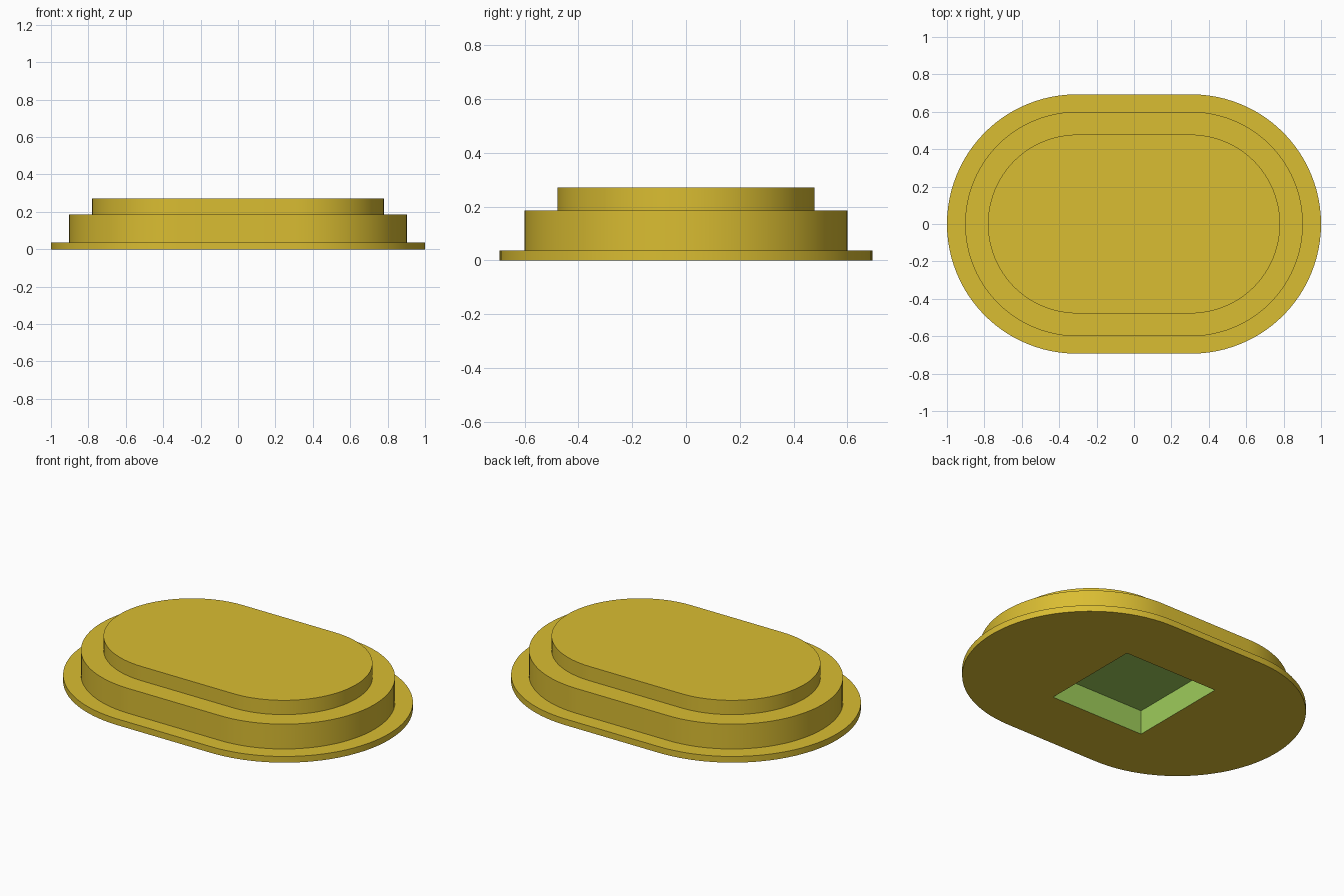
import bpy, bmesh, math

if "Cube" in bpy.data.objects:
    bpy.data.objects.remove(bpy.data.objects["Cube"])

STRAIGHT = 0.305     # half length of the straight sides
ARC = 48             # segments per rounded end
POCKET = 0.31        # half width of the square pocket underneath
POCKET_TOP = 0.145


def material(name, srgb):
    m = bpy.data.materials.new(name)
    lin = [((c / 255 + 0.055) / 1.055) ** 2.4 for c in srgb]
    m.diffuse_color = (*lin, 1)
    m.use_nodes = True
    m.node_tree.nodes["Principled BSDF"].inputs["Base Color"].default_value = m.diffuse_color
    return m


def stadium(bm, r, straight, z):
    """Ring of vertices around a slot-shaped outline."""
    ring = []
    for side in (1, -1):
        for i in range(ARC + 1):
            a = -math.pi / 2 + math.pi * i / ARC
            ring.append(bm.verts.new((side * (straight + r * math.cos(a)),
                                      side * r * math.sin(a), z)))
    return ring


def square(bm, h, z):
    return [bm.verts.new((x * h, y * h, z))
            for x, y in ((-1, -1), (1, -1), (1, 1), (-1, 1))]


def bridge(bm, a, b):
    n = len(a)
    return [bm.faces.new((a[i], a[(i + 1) % n], b[(i + 1) % n], b[i]))
            for i in range(n)]


def loop_edges(bm, ring):
    return [bm.edges.get((ring[i - 1], ring[i])) for i in range(len(ring))]


bm = bmesh.new()

# Stepped outside: flange, body, raised top
steps = [(0.693, 0.307, 0.0), (0.693, 0.307, 0.037),
         (0.60, 0.303, 0.037), (0.60, 0.303, 0.185),
         (0.478, 0.303, 0.185), (0.478, 0.303, 0.27)]
rings = [stadium(bm, *s) for s in steps]
for a, b in zip(rings, rings[1:]):
    bridge(bm, a, b)
bm.faces.new(rings[-1])

# Square pocket in the underside
mouth, ceiling = square(bm, POCKET, 0), square(bm, POCKET, POCKET_TOP)
pocket = bridge(bm, mouth, ceiling) + [bm.faces.new(ceiling)]
for f in pocket:
    f.material_index = 1

# Underside around the pocket
bmesh.ops.triangle_fill(bm, use_beauty=True, normal=(0, 0, -1),
                        edges=loop_edges(bm, rings[0]) + loop_edges(bm, mouth))
bmesh.ops.recalc_face_normals(bm, faces=bm.faces)

mesh = bpy.data.meshes.new("stepped_base")
bm.to_mesh(mesh)
bm.free()
mesh.materials.append(material("mustard yellow", (218, 189, 50)))
mesh.materials.append(material("pocket green", (157, 203, 90)))
base = bpy.data.objects.new("stepped_base", mesh)
bpy.context.collection.objects.link(base)

# Smooth rounded ends, sharp steps
bpy.context.view_layer.objects.active = base
base.select_set(True)
bpy.ops.object.shade_smooth_by_angle(angle=math.radians(30))
